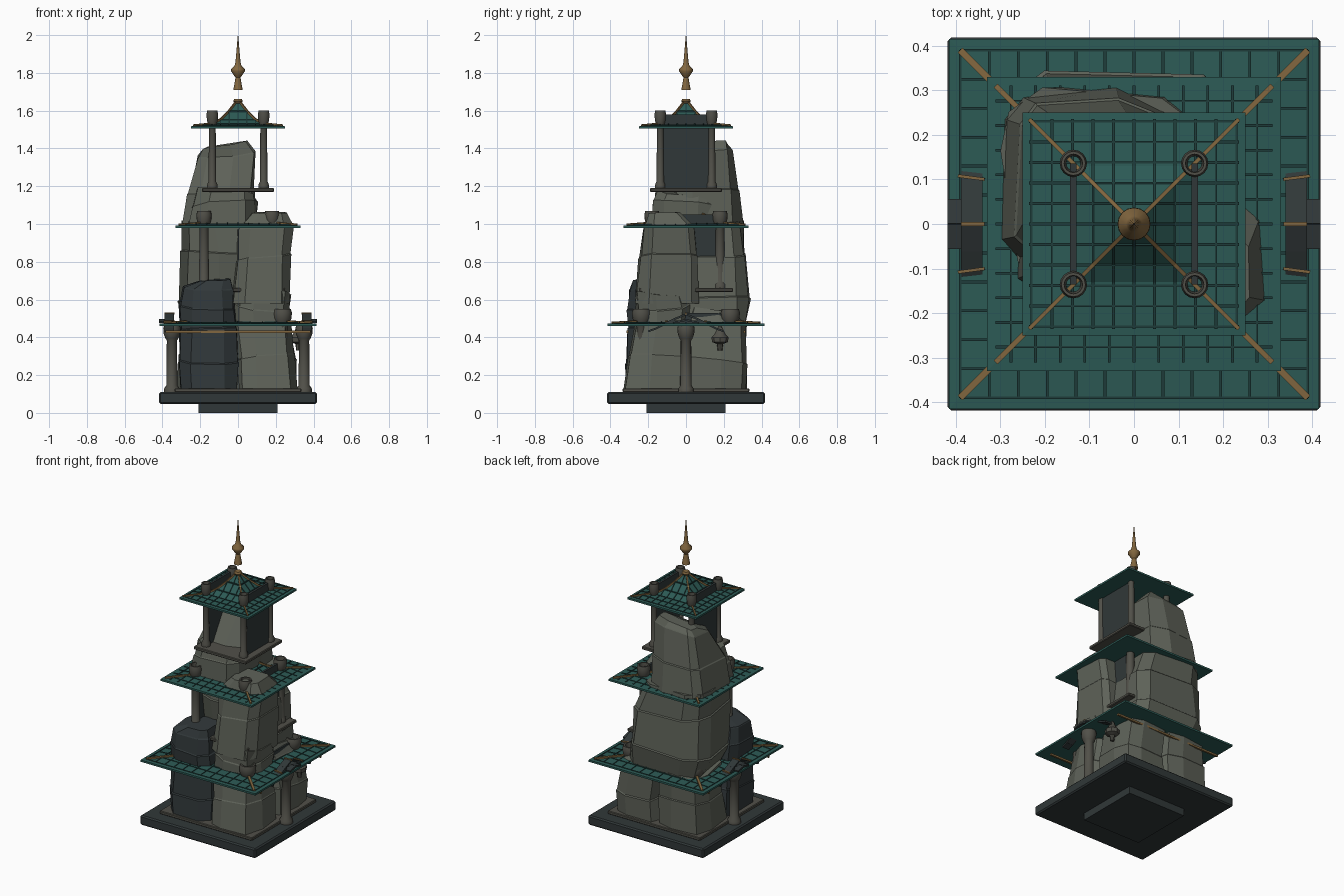
import bpy, bmesh, math, random
from mathutils import Vector, Matrix

random.seed(7)
if "Cube" in bpy.data.objects:
    bpy.data.objects.remove(bpy.data.objects["Cube"], do_unlink=True)


def material(name, r, g, b):
    m = bpy.data.materials.new(name)
    m.use_nodes = True
    m.diffuse_color = (r, g, b, 1)
    m.node_tree.nodes["Principled BSDF"].inputs["Base Color"].default_value = (r, g, b, 1)
    return m


ROCK = material("grey rock", .111, .121, .098)
DARK_ROCK = material("dark rock", .032, .041, .044)
SLATE = material("dark slate", .03, .039, .04)
STONE = material("carved stone", .082, .08, .066)
TEAL = material("teal tile", .025, .102, .09)
RIB = material("dark teal rib", .013, .045, .042)
GOLD = material("old gold", .225, .135, .05)


def finish(name, bm, mat, smooth=False):
    bmesh.ops.recalc_face_normals(bm, faces=bm.faces)
    me = bpy.data.meshes.new(name)
    bm.to_mesh(me)
    bm.free()
    me.materials.append(mat)
    ob = bpy.data.objects.new(name, me)
    bpy.context.collection.objects.link(ob)
    if smooth:
        bpy.ops.object.select_all(action='DESELECT')
        ob.select_set(True)
        bpy.context.view_layer.objects.active = ob
        bpy.ops.object.shade_smooth_by_angle(angle=math.radians(40))


def bar(bm, p, q, w, h):
    """Box running from p to q."""
    p, q = Vector(p), Vector(q)
    d = q - p
    if d.length < 1e-4:
        return
    rot = Matrix.Translation((p + q) / 2) @ d.to_track_quat('X', 'Z').to_matrix().to_4x4()
    bmesh.ops.create_cube(bm, size=1, matrix=rot @ Matrix.Diagonal((d.length, w, h, 1)))


def box(name, lo, hi, mat, bevel=0):
    bm = bmesh.new()
    lo, hi = Vector(lo), Vector(hi)
    bmesh.ops.create_cube(bm, size=1, matrix=Matrix.Translation((lo + hi) / 2)
                          @ Matrix.Diagonal((*(hi - lo), 1)))
    if bevel:
        bmesh.ops.bevel(bm, geom=bm.edges[:], offset=bevel, segments=1, affect='EDGES')
    finish(name, bm, mat)


def loft(bm, rings):
    loops = [[bm.verts.new(p) for p in r] for r in rings]
    n = len(loops[0])
    for a, b in zip(loops, loops[1:]):
        for i in range(n):
            bm.faces.new((a[i], a[(i + 1) % n], b[(i + 1) % n], b[i]))
    bm.faces.new(loops[0])
    bm.faces.new(loops[-1])


def lathe(name, pts, x, y, mat, n=16):
    bm = bmesh.new()
    loft(bm, [[(x + r * math.cos(i * math.tau / n), y + r * math.sin(i * math.tau / n), z)
               for i in range(n)] for r, z in pts])
    finish(name, bm, mat, True)


def column(name, x, y, z0, z1, r):
    """Pillar with a foot and a hollow, jar-shaped capital."""
    lathe(name, [(1.5 * r, z0), (1.5 * r, z0 + .02), (1.1 * r, z0 + .035), (r, z1 - .085),
                 (1.25 * r, z1 - .075), (1.6 * r, z1 - .05), (1.7 * r, z1 - .02),
                 (1.5 * r, z1), (1.15 * r, z1), (.9 * r, z1 - .075)], x, y, STONE)


def rock(name, levels, mat, n=9):
    """Faceted boulder; each level is (z, x0, x1, y0, y1), split by shallow tilted ledges."""
    bm = bmesh.new()
    turn = random.random()
    angles = [(i + turn + random.uniform(-.25, .25)) * math.tau / n for i in range(n)]
    rings = []
    for k, (z, x0, x1, y0, y1) in enumerate(levels):
        cx, cy = (x0 + x1) / 2, (y0 + y1) / 2
        ring = []
        tx, ty = (random.uniform(-.025, .025) if k else 0 for _ in range(2))
        for a in angles:
            c, s = math.cos(a), math.sin(a)
            grow = random.uniform(.96, 1.05)
            ring.append(Vector((cx + math.copysign(abs(c) ** .45, c) * (x1 - x0) / 2 * grow,
                                cy + math.copysign(abs(s) ** .45, s) * (y1 - y0) / 2 * grow,
                                z + tx * c + ty * s)))
        rings.append(ring)
        if 0 < k < len(levels) - 1:
            mid = Vector((cx, cy, z))
            rings.append([mid + (p - mid) * .97 + Vector((0, 0, .006)) for p in ring])
    loft(bm, rings)
    finish(name, bm, mat)


def roof(name, half, z):
    """Flared square roof with a tile grid and gold hip ridges."""
    k = half / .25
    prof = [(half, z), (.13 * k, z + .012), (.09 * k, z + .035),
            (.05 * k, z + .075), (.015 * k, z + .12)]

    def height(d):
        for (a, za), (b, zb) in zip(prof, prof[1:]):
            if d >= b:
                return za + (zb - za) * (a - d) / (a - b)
        return prof[-1][1]

    sides = ((1, 1), (-1, 1), (-1, -1), (1, -1))
    bm = bmesh.new()
    shell = [(half, z - .012)] + prof
    loft(bm, [[(sx * d, sy * d, h) for sx, sy in sides] for d, h in shell])
    finish(name + "_tiles", bm, TEAL)

    ribs, hips = bmesh.new(), bmesh.new()
    step = .046 * (k + .6) / 1.6
    count = int(half * .95 / step)
    for q in range(4):
        turn = Matrix.Rotation(q * math.pi / 2, 3, 'Z')
        for i in range(-count, count + 1):
            t = i * step
            ds = [d for d, _ in prof if d > abs(t) + .004] + [max(abs(t), .015 * k)]
            ds[0] = half * .94
            for a, b in zip(ds, ds[1:]):
                bar(ribs, turn @ Vector((t, -a, height(a))),
                    turn @ Vector((t, -b, height(b))), .006, .007)
            if i > 0:
                bar(ribs, turn @ Vector((-t, -t, height(t))),
                    turn @ Vector((t, -t, height(t))), .005, .007)
        ds = [half * .94] + [d for d, _ in prof[1:]]
        for a, b in zip(ds, ds[1:]):
            bar(hips, turn @ Vector((a, a, height(a) + .004)),
                turn @ Vector((b, b, height(b) + .004)), .009 * k, .01)
    finish(name + "_ribs", ribs, RIB)
    finish(name + "_hip_ridges", hips, GOLD)


# Base
box("base_step", (-.21, -.21, 0), (.21, .21, .05), SLATE)
box("base_slab", (-.418, -.418, .047), (.418, .418, .11), SLATE, .008)

# Storeys: platform, corner columns, side walls and roof
for label, floor, top, pos, deck, half, eave in (
        ("lower", .11, .55, .235, .335, .415, .472),
        ("middle", .64, 1.07, .18, .25, .33, .992),
        ("upper", 1.17, 1.6, .136, .19, .25, 1.517)):
    box(label + "_platform", (-deck, -deck, floor), (deck, deck, floor + .02), STONE, .004)
    for sx in (-1, 1):
        for sy in (-1, 1):
            column(label + "_column", sx * pos, sy * pos, floor + .02, top, half * .072)
        x = sx * pos
        box(label + "_wall", (x - .007, -pos, floor + .02), (x + .007, pos, top - .02), SLATE)
    roof(label + "_roof", half, eave)

# Side porches
for s in (-1, 1):
    column("porch_column", s * .35, 0, .11, .468, .027)
    bm = bmesh.new()
    for sy in (-1, 1):
        path = [(0, .522), (.06, .497), (.1, .478), (.16, .446), (.2, .432)]
        for (a, za), (b, zb) in zip(path, path[1:]):
            bar(bm, (s * .364, sy * a, za), (s * .364, sy * b, zb), .048, .01)
        bar(bm, (s * .4, 0, .492), (s * .4, sy * .055, .48), .036, .01)
    finish("porch_gable", bm, SLATE)
    box("porch_block", (s * .364 - .022, -.09, .47), (s * .364 + .022, .09, .488), SLATE)
    bm = bmesh.new()
    bar(bm, (s * .335, 0, .526), (s * .388, 0, .526), .008, .01)
    for sy in (-1, 1):
        bar(bm, (s * .335, sy * .1, .486), (s * .395, sy * .108, .484), .007, .008)
    finish("porch_trim", bm, GOLD)
    bm = bmesh.new()
    bar(bm, (-.385, s * .31, .43), (.385, s * .31, .43), .012, .012)
    finish("eave_beam", bm, GOLD)

# Hanging lantern
lathe("lantern", [(.012, .33), (.016, .365), (.042, .375), (.045, .4), (.03, .415), (.008, .46)],
      .32, .18, STONE, 8)

# Boulders
rock("front_dark_boulder", [(.12, -.31, 0, -.32, .02), (.28, -.32, .01, -.32, .02),
     (.44, -.31, 0, -.31, .0), (.56, -.31, -.01, -.31, -.02), (.66, -.29, -.02, -.3, -.06),
     (.705, -.2, -.04, -.28, -.1)], DARK_ROCK)
rock("front_boulder", [(.12, 0, .31, -.33, .02), (.29, -.01, .3, -.31, .02),
     (.46, -.02, .28, -.27, .02), (.56, -.02, .28, -.27, .02), (.64, -.01, .28, -.265, .0)], ROCK)
rock("back_left_boulder", [(.12, -.01, .31, 0, .32), (.28, 0, .31, 0, .32),
     (.47, -.02, .27, 0, .31), (.55, .02, .23, .03, .28)], ROCK)
rock("back_right_boulder", [(.12, -.32, .02, -.02, .32), (.3, -.31, .02, 0, .32),
     (.5, -.3, .0, 0, .32)], ROCK)
rock("middle_front_boulder", [(.58, -.04, .275, -.27, .08), (.82, -.02, .285, -.25, .07),
     (.98, -.01, .295, -.23, .05), (1.06, .07, .26, -.2, -.03)], ROCK)
rock("middle_back_boulder", [(.46, -.27, .24, 0, .32), (.6, -.31, .23, -.1, .338),
     (.84, -.3, .21, -.14, .325), (1.01, -.29, .13, -.13, .3)], ROCK)
rock("upper_ledge_boulder", [(1.0, -.26, .1, -.18, .2), (1.1, -.25, .1, -.18, .2),
     (1.17, -.22, .09, -.16, .2)], ROCK)
rock("upper_boulder", [(.98, -.3, .09, -.11, .3), (1.17, -.27, .09, -.1, .29),
     (1.37, -.22, .09, .02, .25), (1.42, -.19, .05, .14, .22)], ROCK)

# Finial
lathe("roof_knob", [(.012, 1.6), (.018, 1.62), (.013, 1.635), (.025, 1.65), (.02, 1.662)],
      0, 0, GOLD)
lathe("spire", [(.025, 1.71), (.022, 1.725), (.013, 1.775), (.02, 1.785), (.037, 1.81),
                (.036, 1.82), (.018, 1.838), (.013, 1.86), (.001, 2.0)], 0, 0, GOLD)
